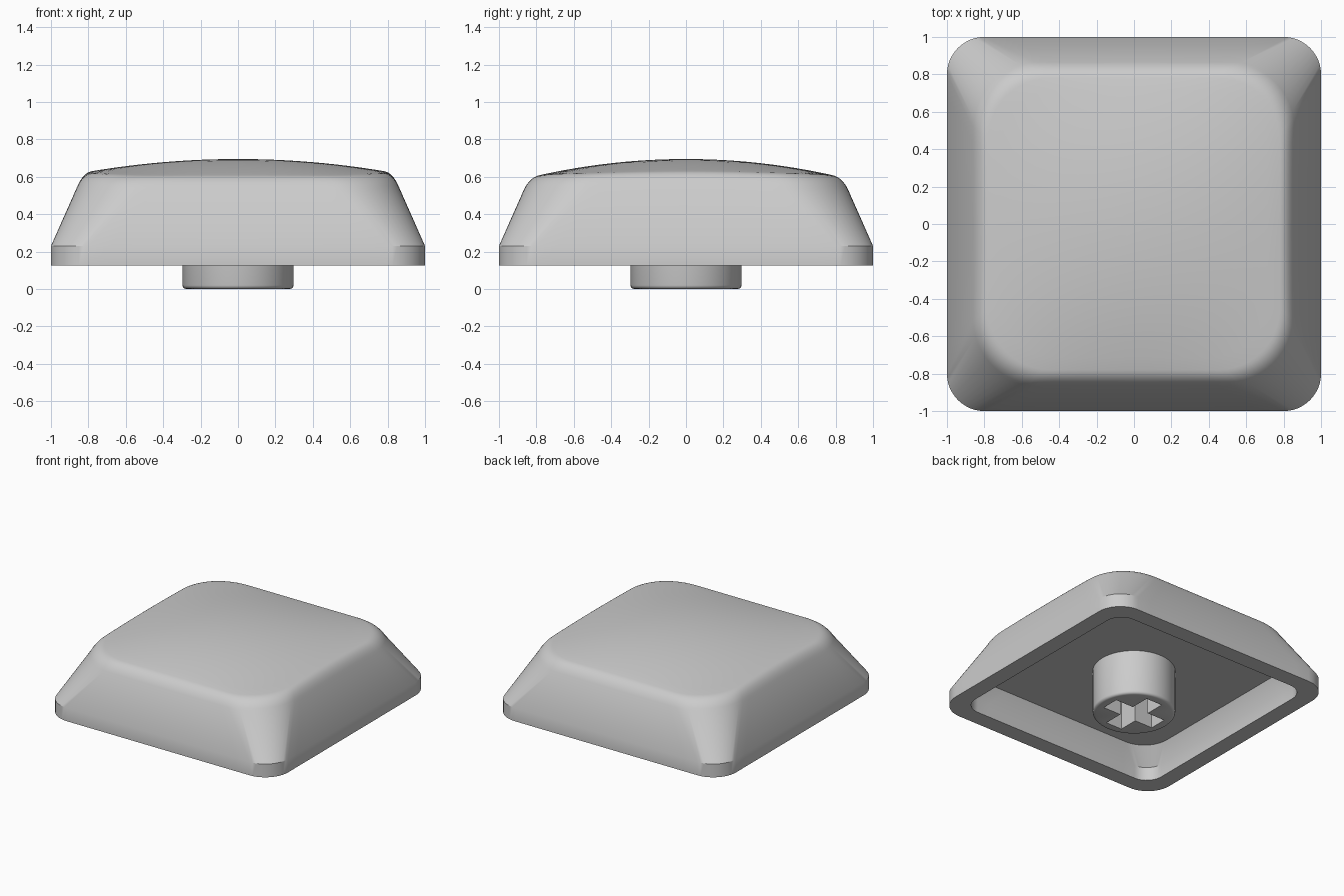
import bpy, bmesh, math
from mathutils import Vector

cube = bpy.data.objects.get("Cube")
if cube:
    bpy.data.objects.remove(cube, do_unlink=True)

grey = bpy.data.materials.new("light grey plastic")
grey.use_nodes = True
grey.diffuse_color = (0.6, 0.6, 0.6, 1)
grey.node_tree.nodes["Principled BSDF"].inputs["Base Color"].default_value = (0.6, 0.6, 0.6, 1)

CORNER, SIDE = 12, 14   # segments per corner and per straight side


def rounded_square(half, radius):
    """Outline points, counter-clockwise, as (x, y)."""
    pts, inner = [], half - radius
    for k in range(4):
        c, s = round(math.cos(k * math.pi / 2)), round(math.sin(k * math.pi / 2))
        quarter = [(inner + radius * math.cos(a), inner + radius * math.sin(a))
                   for a in (i * math.pi / 2 / CORNER for i in range(CORNER + 1))]
        quarter += [(inner - 2 * inner * i / SIDE, half) for i in range(1, SIDE)]
        pts += [(x * c - y * s, x * s + y * c) for x, y in quarter]
    return pts


def dome(x, y):
    """Height of the crowned top, level along the front and back edges."""
    return 0.605 + 0.09 * (1 - (y / 0.8) ** 2) * (1 - 0.72 * (x / 0.78) ** 2)


def flat_ring(half, radius, z):
    return [Vector((x, y, z)) for x, y in rounded_square(half, radius)]


def dome_ring(half, radius, scale=1):
    return [Vector((x * scale, y * scale, dome(x * scale, y * scale)))
            for x, y in rounded_square(half, radius)]


def add_rings(bm, rings):
    """Skin a stack of equal point loops and return their vertices."""
    loops = [[bm.verts.new(p) for p in ring] for ring in rings]
    for a, b in zip(loops, loops[1:]):
        for i in range(len(a)):
            j = (i + 1) % len(a)
            bm.faces.new((a[i], a[j], b[j], b[i]))
    return loops


def finish(name, bm):
    bmesh.ops.recalc_face_normals(bm, faces=bm.faces)
    mesh = bpy.data.meshes.new(name)
    bm.to_mesh(mesh)
    bm.free()
    mesh.materials.append(grey)
    obj = bpy.data.objects.new(name, mesh)
    bpy.context.collection.objects.link(obj)
    bpy.ops.object.select_all(action='DESELECT')
    obj.select_set(True)
    bpy.context.view_layer.objects.active = obj
    bpy.ops.object.shade_smooth_by_angle(angle=math.radians(30))


# Cap shell: hollow underside, rim, skirt and sloped walls
bm = bmesh.new()
rings = [flat_ring(0.815, 0.21, 0.354), flat_ring(0.87, 0.135, 0.23), flat_ring(0.87, 0.135, 0.125),
         flat_ring(1, 0.2, 0.125), flat_ring(1, 0.2, 0.23)]

# Rounded shoulder between the walls and the crowned top
wall, bend, edge = flat_ring(0.865, 0.34, 0.535), dome_ring(0.832, 0.34), dome_ring(0.78, 0.33)
STEPS = 8
for i in range(STEPS + 1):
    t = i / STEPS
    rings.append([a * (1 - t) ** 2 + b * 2 * t * (1 - t) + c * t * t
                  for a, b, c in zip(wall, bend, edge)])

# Crowned top
TOP = 12
rings += [dome_ring(0.78, 0.33, 1 - i / TOP) for i in range(1, TOP)]
loops = add_rings(bm, rings)
bm.faces.new(loops[0])
peak = bm.verts.new((0, 0, dome(0, 0)))
last = loops[-1]
for i, v in enumerate(last):
    bm.faces.new((v, last[(i + 1) % len(last)], peak))
finish("cap_shell", bm)

# Stem: round post with softened lower edge
bm = bmesh.new()
SEG = 64
post = [[Vector((r * math.cos(a), r * math.sin(a), z))
         for a in (i * math.tau / SEG for i in range(SEG))]
        for r, z in ((0.277, 0), (0.287, 0.003), (0.294, 0.01), (0.297, 0.02), (0.297, 0.36))]
post_loops = add_rings(bm, post)

# Cross-shaped socket in the stem
L, W = 0.225, 0.07
arm = [(L, -W), (L, W), (W, W)]
cross = []
for k in range(4):
    c, s = round(math.cos(k * math.pi / 2)), round(math.sin(k * math.pi / 2))
    cross += [(x * c - y * s, x * s + y * c) for x, y in arm]
socket = add_rings(bm, [[Vector((x, y, z)) for x, y in cross] for z in (0, 0.34)])
bm.faces.new(socket[1])
border = [e for e in bm.edges if e.is_boundary and all(v.co.z < 0.001 for v in e.verts)]
bmesh.ops.triangle_fill(bm, use_beauty=True, use_dissolve=False, edges=border)
bm.faces.new(post_loops[-1])
finish("stem", bm)
